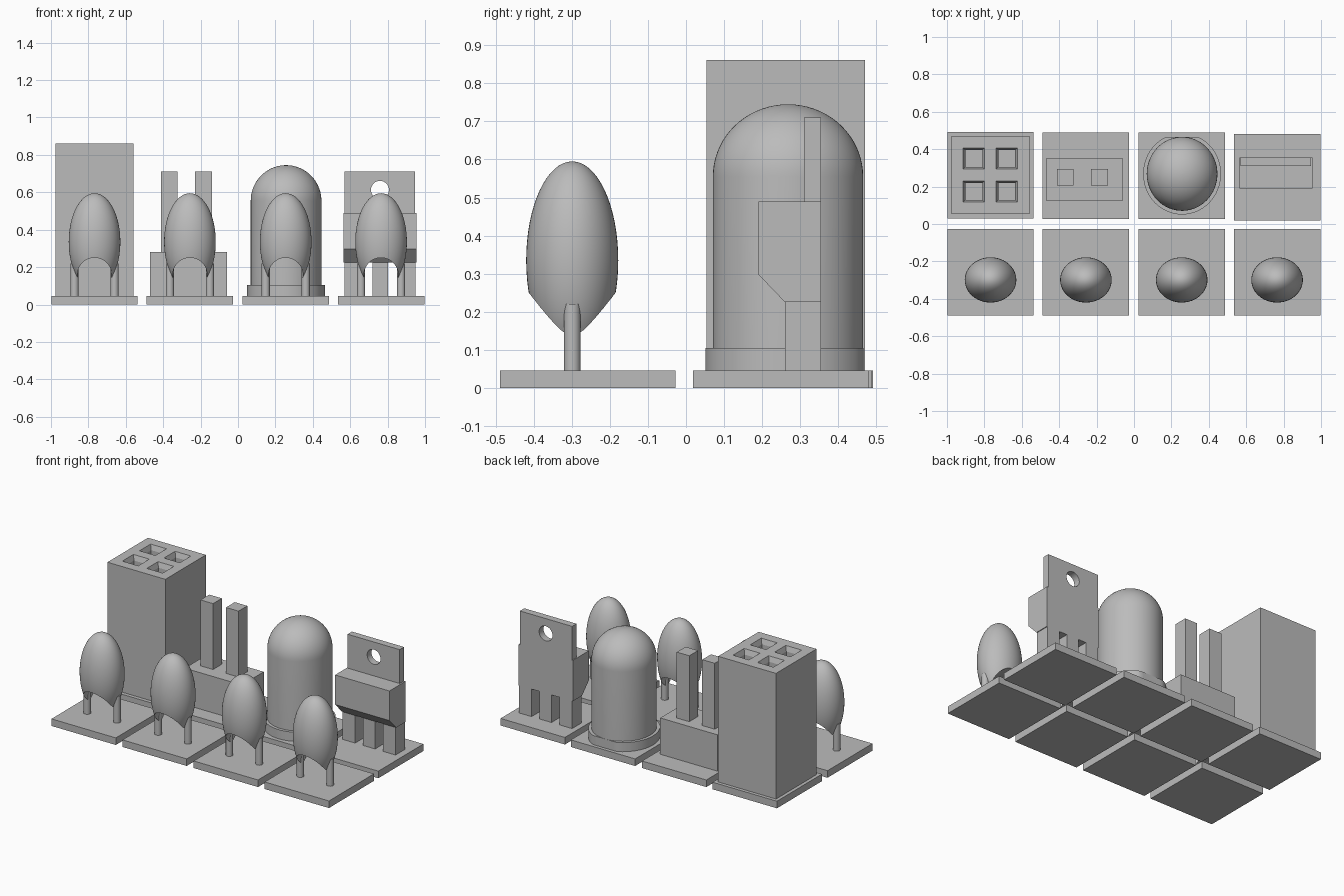
import bpy, bmesh, math
from mathutils import Matrix

if "Cube" in bpy.data.objects:
    bpy.data.objects.remove(bpy.data.objects["Cube"], do_unlink=True)

# One plain grey plastic for everything
grey = bpy.data.materials.new("plain_grey")
grey.use_nodes = True
grey.diffuse_color = (0.5, 0.5, 0.5, 1)
grey.node_tree.nodes["Principled BSDF"].inputs["Base Color"].default_value = (0.5, 0.5, 0.5, 1)


def finish(name, bm, smooth=False):
    bmesh.ops.recalc_face_normals(bm, faces=bm.faces)
    mesh = bpy.data.meshes.new(name)
    bm.to_mesh(mesh)
    bm.free()
    mesh.materials.append(grey)
    obj = bpy.data.objects.new(name, mesh)
    bpy.context.collection.objects.link(obj)
    if smooth:
        shade(obj)
    return obj


def select_only(obj):
    bpy.ops.object.select_all(action='DESELECT')
    obj.select_set(True)
    bpy.context.view_layer.objects.active = obj


def shade(obj):
    select_only(obj)
    bpy.ops.object.shade_smooth_by_angle(angle=math.radians(35))


def box(name, x0, x1, y0, y1, z0, z1):
    bm = bmesh.new()
    place = Matrix.Translation(((x0 + x1) / 2, (y0 + y1) / 2, (z0 + z1) / 2))
    size = Matrix.Diagonal((x1 - x0, y1 - y0, z1 - z0, 1))
    bmesh.ops.create_cube(bm, size=1, matrix=place @ size)
    return finish(name, bm)


def lathe(name, x, y, profile, segs=48, sy=1.0, turn=0.0, max_y=None, smooth=True):
    """Stack capped rings from (radius, z) pairs."""
    bm = bmesh.new()
    rings = []
    for r, z in profile:
        ring = []
        for i in range(segs):
            a = turn + math.tau * i / segs
            py = y + r * sy * math.sin(a)
            if max_y is not None:
                py = min(py, max_y)
            ring.append(bm.verts.new((x + r * math.cos(a), py, z)))
        rings.append(ring)
    for low, high in zip(rings, rings[1:]):
        for i in range(segs):
            j = (i + 1) % segs
            bm.faces.new((low[i], low[j], high[j], high[i]))
    bm.faces.new(rings[0][::-1])
    bm.faces.new(rings[-1])
    return finish(name, bm, smooth)


def cut(obj, cutter):
    cutter.hide_render = True
    mod = obj.modifiers.new("cut", 'BOOLEAN')
    mod.operation = 'DIFFERENCE'
    mod.solver = 'EXACT'
    mod.object = cutter
    select_only(obj)
    bpy.ops.object.modifier_apply(modifier=mod.name)
    bpy.data.objects.remove(cutter, do_unlink=True)


def cross_cylinder(x, y, z, r, length):
    bm = bmesh.new()
    turn = Matrix.Translation((x, y, z)) @ Matrix.Rotation(math.pi / 2, 4, 'X')
    bmesh.ops.create_cone(bm, cap_ends=True, segments=48, radius1=r, radius2=r,
                          depth=length, matrix=turn)
    return finish("cutter", bm)


COLUMNS = [-0.767, -0.257, 0.255, 0.765]
BACK_ROWS = [0.261, 0.257, 0.257, 0.249]
FRONT_ROW = -0.258
HALF = 0.231
PLATE_TOP = 0.046


def plate(name, x, y):
    box(name, x - HALF, x + HALF, y - HALF, y + HALF, 0, PLATE_TOP)


# Square base plates and the front row of disc capacitors
for n, x in enumerate(COLUMNS, 1):
    plate(f"back_plate_{n}", x, BACK_ROWS[n - 1])
    plate(f"front_plate_{n}", x, FRONT_ROW)

    cy = -0.299
    bm = bmesh.new()
    bmesh.ops.create_uvsphere(bm, u_segments=48, v_segments=32, radius=1,
                              matrix=Matrix.Translation((x, cy, 0.335))
                              @ Matrix.Diagonal((0.138, 0.121, 0.26, 1)))
    body = finish(f"capacitor_body_{n}", bm)
    cut(body, cross_cylinder(x, cy, 0.158, 0.092, 0.6))
    shade(body)
    for side, label in ((1, "left"), (-1, "right")):
        lathe(f"capacitor_{label}_leg_{n}", x + side * 0.107, cy,
              [(0.022, PLATE_TOP), (0.022, 0.22)], segs=24)

# Tall socket with four chamfered square holes
sx, sy = -0.768, 0.262
socket = box("socket_body", sx - 0.208, sx + 0.208, sy - 0.208, sy + 0.208, PLATE_TOP, 0.862)
diag = math.sqrt(2)
for dx in (-0.088, 0.088):
    for dy in (-0.088, 0.088):
        cut(socket, lathe("cutter", sx + dx, sy + dy,
                          [(0.045 * diag, 0.45), (0.045 * diag, 0.83),
                           (0.057 * diag, 0.862), (0.057 * diag, 0.88)],
                          segs=4, turn=math.pi / 4, smooth=False))

# Two pin header
box("header_body", -0.47, -0.06, 0.125, 0.35, PLATE_TOP, 0.282)
for label, px in (("right", -0.368), ("left", -0.185)):
    box(f"header_{label}_pin", px - 0.045, px + 0.045, 0.205, 0.295, 0.25, 0.71)

# Domed lamp with a flat on the rear of its rim
lx, ly, stretch = 0.257, 0.268, 1.045
lathe("lamp_rim", lx, ly, [(0.208, PLATE_TOP), (0.208, 0.105)], segs=64,
      sy=stretch, max_y=0.466)
dome = [(0.189, PLATE_TOP + 0.01), (0.189, 0.555)]
dome += [(0.189 * math.cos(a), 0.555 + 0.19 * math.sin(a))
         for a in (math.radians(5 * k) for k in range(1, 18))] + [(0.002, 0.745)]
lathe("lamp_dome", lx, ly, dome, segs=64, sy=stretch)

# Power transistor: body profile swept across its width
bm = bmesh.new()
outline = [(0.19, 0.49), (0.19, 0.298), (0.26, 0.225), (0.355, 0.225), (0.355, 0.49)]
face = bm.faces.new([bm.verts.new((0.565, y, z)) for y, z in outline])
swept = bmesh.ops.extrude_face_region(bm, geom=[face])
bmesh.ops.translate(bm, vec=(0.39, 0, 0),
                    verts=[v for v in swept["geom"] if isinstance(v, bmesh.types.BMVert)])
finish("transistor_body", bm)

# Mounting tab with a round hole
tab = box("transistor_tab", 0.57, 0.945, 0.31, 0.355, 0.49, 0.71)
cut(tab, cross_cylinder(0.759, 0.33, 0.613, 0.048, 0.2))
shade(tab)

# Three wide legs
for label, x0, x1 in (("right", 0.57, 0.66), ("middle", 0.718, 0.803), ("left", 0.861, 0.95)):
    box(f"transistor_{label}_leg", x0, x1, 0.26, 0.355, PLATE_TOP, 0.225)
